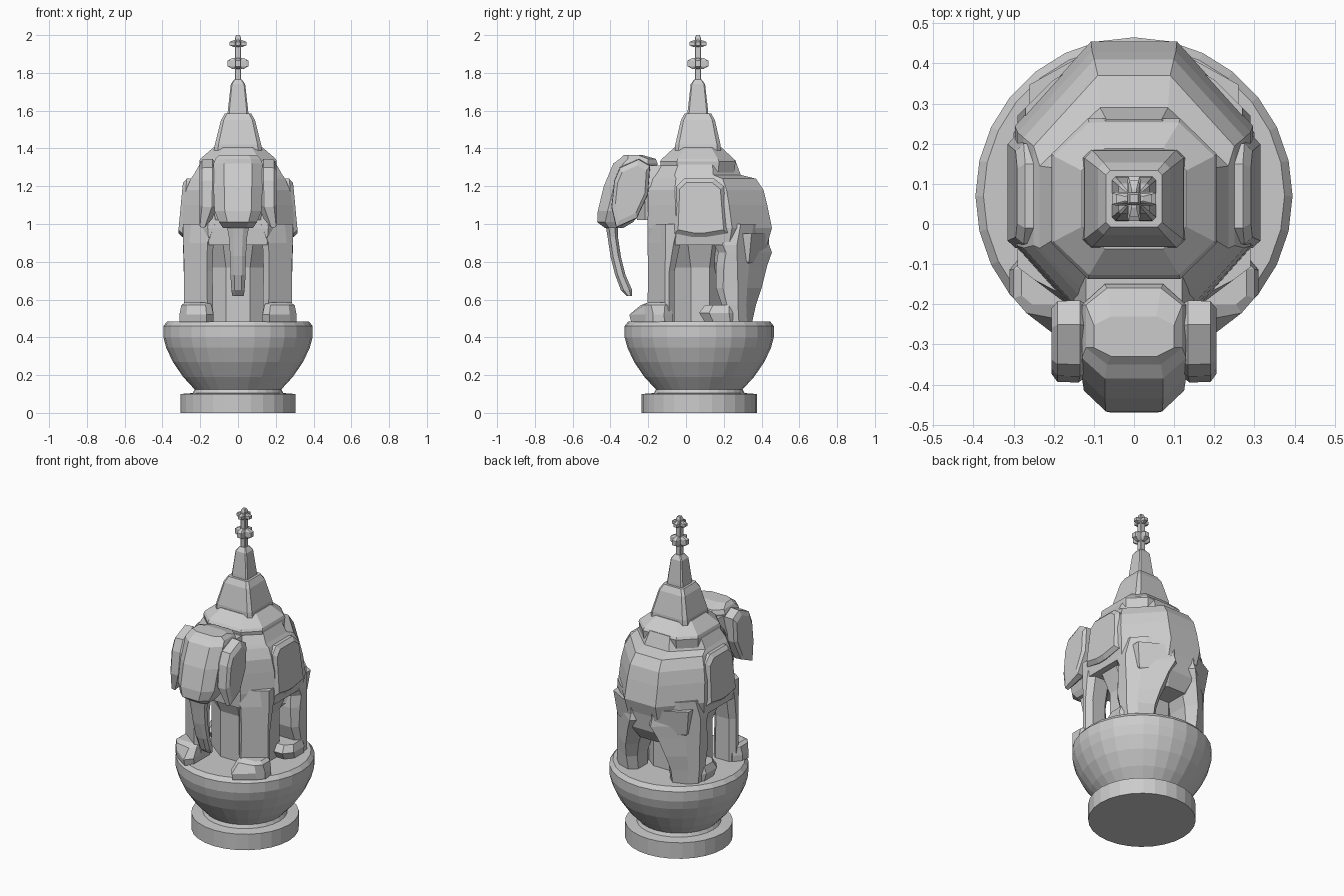
import bpy, bmesh, math

CY = 0.07  # axis of the pedestal and tower


def loft(name, rings, mirror=False):
    """Skin equal-length rings of points and cap both ends."""
    bm = bmesh.new()
    vr = [[bm.verts.new(p) for p in r] for r in rings]
    n = len(vr[0])
    for a, b in zip(vr, vr[1:]):
        for i in range(n):
            j = (i + 1) % n
            bm.faces.new((a[i], a[j], b[j], b[i]))
    bm.faces.new(vr[0][::-1])
    bm.faces.new(vr[-1])
    bmesh.ops.recalc_face_normals(bm, faces=bm.faces)
    me = bpy.data.meshes.new(name)
    bm.to_mesh(me)
    bm.free()
    ob = bpy.data.objects.new(name, me)
    bpy.context.collection.objects.link(ob)
    if mirror:
        ob.modifiers.new("Mirror", 'MIRROR').use_mirror_merge = False
    return ob


def octa(z, x0, x1, y0, y1, c=0.25, cb=None):
    """Chamfered rectangle; c / cb are the front / back chamfer fractions."""
    cb = c if cb is None else cb
    w, d = x1 - x0, y1 - y0
    return [(x0 + w * c, y0, z), (x1 - w * c, y0, z),
            (x1, y0 + d * c, z), (x1, y1 - d * cb, z),
            (x1 - w * cb, y1, z), (x0 + w * cb, y1, z),
            (x0, y1 - d * cb, z), (x0, y0 + d * c, z)]


def stack(name, rows, c=0.25, cb=None, mirror=False, lo=None, hi=None):
    """Octagon loft; lo / hi limit y depending on x, to round outer corners."""
    rings = [octa(*r, c, cb) for r in rows]
    if lo:
        rings = [[(x, max(y, lo(x)), z) for x, y, z in r] for r in rings]
    if hi:
        rings = [[(x, min(y, hi(x)), z) for x, y, z in r] for r in rings]
    return loft(name, rings, mirror)


def sym(name, rows, c=0.25, cb=None):
    """Rows of z, half width, front y, back y."""
    return stack(name, [(z, -h, h, a, b) for z, h, a, b in rows], c, cb)


def turned(name, profile, n=28):
    return loft(name, [[(r * math.cos(2 * math.pi * i / n),
                         CY + r * math.sin(2 * math.pi * i / n), z)
                        for i in range(n)] for r, z in profile])


# Bowl pedestal
turned("pedestal", [(0.305, 0), (0.305, 0.10), (0.24, 0.105), (0.23, 0.125),
                    (0.29, 0.19), (0.345, 0.27), (0.38, 0.345), (0.395, 0.4),
                    (0.395, 0.46), (0.375, 0.485)])

# Torso, rump and the support under the belly
sym("body", [(0.89, 0.285, -0.20, 0.43), (0.98, 0.297, -0.205, 0.455),
             (1.10, 0.29, -0.20, 0.43), (1.18, 0.275, -0.20, 0.41),
             (1.24, 0.25, -0.18, 0.37), (1.26, 0.235, -0.165, 0.29),
             (1.34, 0.19, -0.12, 0.26)], 0.23, 0.32)
sym("rump", [(0.72, 0.16, 0.15, 0.37), (0.80, 0.24, 0.15, 0.42),
             (0.95, 0.26, 0.15, 0.44)], 0.1, 0.32)
sym("belly_support", [(0.47, 0.20, -0.08, 0.23), (0.77, 0.20, -0.08, 0.23),
                      (0.90, 0.25, -0.13, 0.28)], 0.34)

# Legs and feet
stack("front_leg", [(0.48, 0.13, 0.285, -0.205, -0.06),
                    (0.75, 0.135, 0.285, -0.205, -0.06),
                    (0.90, 0.13, 0.29, -0.205, -0.03),
                    (1.00, 0.08, 0.29, -0.205, 0.0)], 0.2, mirror=True,
      lo=lambda x: -0.205 + max(0, x - 0.16) * 0.75)
stack("front_foot", [(0.48, 0.13, 0.31, -0.29, -0.07),
                     (0.52, 0.13, 0.31, -0.30, -0.07),
                     (0.57, 0.14, 0.30, -0.24, -0.08),
                     (0.585, 0.15, 0.28, -0.2, -0.09)], 0.2, mirror=True,
      lo=lambda x: -0.3 + max(0, x - 0.2) * 1.15)
stack("hind_leg", [(0.48, 0.11, 0.28, 0.20, 0.35),
                   (0.57, 0.11, 0.285, 0.19, 0.37),
                   (0.66, 0.09, 0.285, 0.16, 0.40),
                   (0.78, 0.04, 0.288, 0.16, 0.43),
                   (0.85, 0.0, 0.29, 0.17, 0.455),
                   (0.89, 0.0, 0.29, 0.15, 0.44),
                   (1.0, 0.0, 0.27, 0.2, 0.44)], 0.15, 0.25, mirror=True,
      hi=lambda x: 0.46 - max(0, x - 0.1) * 1.0)
stack("hind_foot", [(0.48, 0.13, 0.29, 0.10, 0.28),
                    (0.53, 0.13, 0.30, 0.07, 0.28),
                    (0.57, 0.14, 0.285, 0.10, 0.27)], 0.25, mirror=True)

# Raised saddle cloth panels
panel = [(-0.06, 0.95), (0.04, 0.93), (0.10, 0.93), (0.22, 0.95),
         (0.20, 1.20), (0.15, 1.24), (-0.01, 1.24), (-0.05, 1.20)]
loft("side_cloth", [[(x - max(0, z - 1.0) * 0.1, CY + (y - CY) * s,
                      1.09 + (z - 1.09) * s) for y, z in panel]
                    for x, s in ((0.24, 1.0), (0.295, 1.0), (0.315, 0.86))],
     True)

# Head, neck, trunk and ears
sym("neck", [(1.02, 0.12, -0.26, -0.05), (1.2, 0.15, -0.26, -0.05),
             (1.31, 0.12, -0.24, -0.05)], 0.2)
sym("head", [(0.98, 0.08, -0.43, -0.33), (1.01, 0.10, -0.47, -0.28),
             (1.07, 0.125, -0.467, -0.23), (1.20, 0.13, -0.435, -0.19),
             (1.32, 0.13, -0.385, -0.15), (1.345, 0.12, -0.35, -0.16),
             (1.365, 0.10, -0.33, -0.23)], 0.22)
sym("trunk", [(0.62, 0.03, -0.315, -0.285), (0.65, 0.035, -0.345, -0.285),
              (0.73, 0.04, -0.375, -0.32), (0.83, 0.042, -0.40, -0.345),
              (0.93, 0.048, -0.415, -0.36), (1.02, 0.065, -0.43, -0.36)])
ear = [(-0.35, 1.30), (-0.25, 1.345), (-0.19, 1.31), (-0.20, 1.16),
       (-0.26, 1.03), (-0.37, 0.98), (-0.395, 1.09), (-0.38, 1.23)]
loft("ear", [[(x + max(0, 1.1 - z) * t, -0.29 + (y + 0.29) * s,
               1.17 + (z - 1.17) * s) for y, z in ear]
             for x, s, t in ((0.10, 0.75, 0.3), (0.135, 1, 0.35),
                             (0.19, 0.98, 0.1), (0.205, 0.8, 0))], True)


# Stepped tower on the back
def square(name, rows, c=0.08):
    sym(name, [(z, h, CY - 0.007 - d, CY - 0.007 + d) for z, h, d in rows], c)


square("tower_skirt", [(1.26, 0.20, 0.19), (1.33, 0.205, 0.20),
                       (1.345, 0.20, 0.19), (1.405, 0.13, 0.125)], 0.22)
square("tower_roof", [(1.38, 0.128, 0.122), (1.42, 0.123, 0.12),
                      (1.55, 0.09, 0.09), (1.585, 0.07, 0.07)])
square("spire", [(1.57, 0.056, 0.056), (1.60, 0.054, 0.054),
                 (1.74, 0.038, 0.038), (1.765, 0.02, 0.02)])
square("finial_rod", [(1.75, 0.016, 0.016), (1.985, 0.016, 0.016),
                      (2.0, 0.01, 0.01)])

# Crossed finial knobs
for i, (z, r, h) in enumerate(((1.85, 0.055, 0.03), (1.955, 0.045, 0.018))):
    for j, (a, b) in enumerate(((1, 0.3), (0.3, 1))):
        square(f"finial_knob_{i}_{j}",
               [(z - h, 0.5 * r * a, 0.5 * r * b), (z - h * 0.5, r * a, r * b),
                (z + h * 0.5, r * a, r * b), (z + h, 0.5 * r * a, 0.5 * r * b)])
